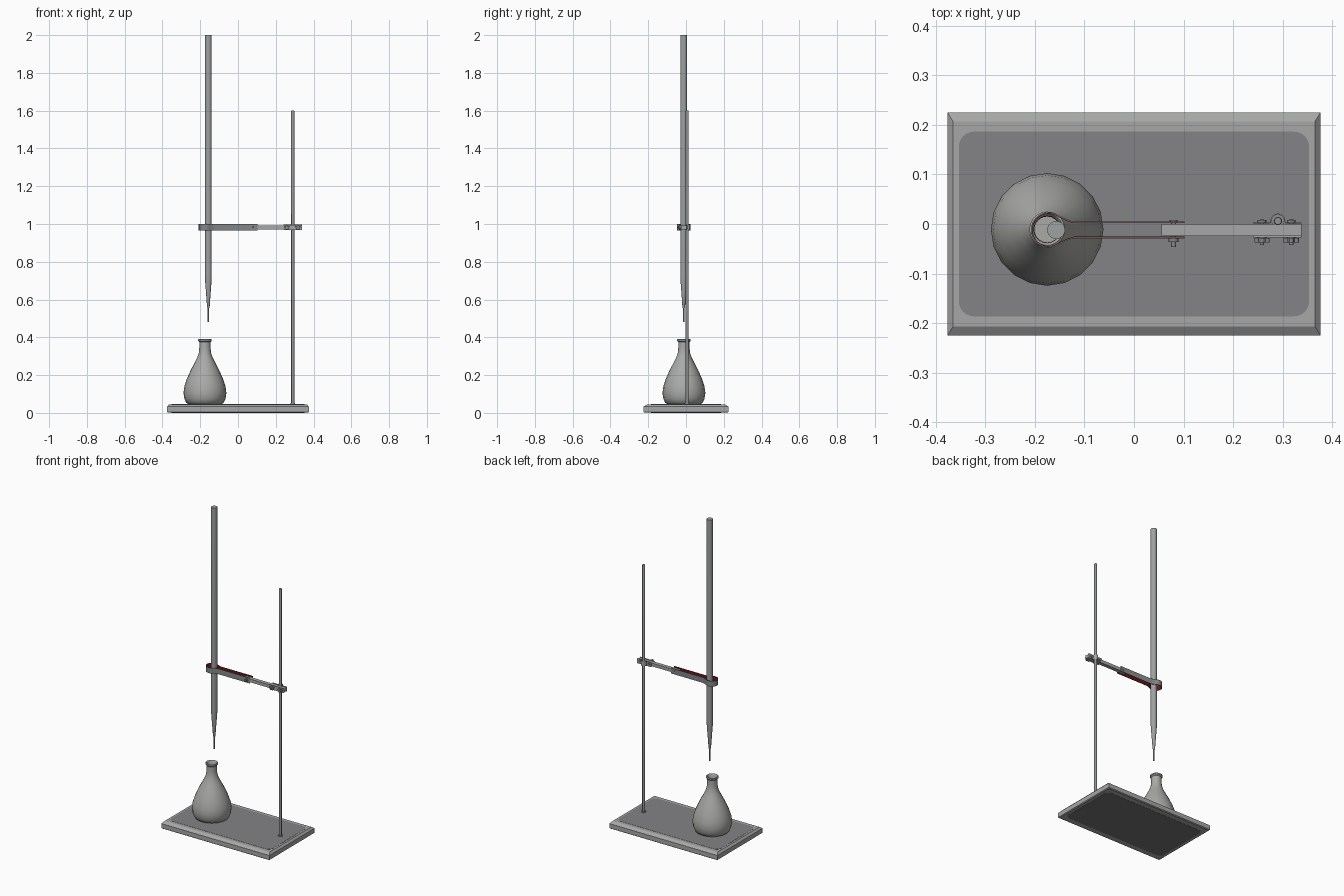
import bpy, bmesh, math
from mathutils import Vector, Matrix

if "Cube" in bpy.data.objects:
    bpy.data.objects.remove(bpy.data.objects["Cube"])


def mat(name, r, g, b):
    m = bpy.data.materials.new(name)
    m.diffuse_color = (r, g, b, 1)
    m.use_nodes = True
    m.node_tree.nodes["Principled BSDF"].inputs["Base Color"].default_value = m.diffuse_color
    return m


STEEL = mat("steel grey", 0.38, 0.39, 0.38)
GLASS = mat("glass grey", 0.40, 0.40, 0.39)
TUBE = mat("burette grey", 0.34, 0.36, 0.35)
ROD = mat("rod grey", 0.28, 0.29, 0.29)
JAW = mat("jaw grey", 0.23, 0.24, 0.25)
PANEL = mat("panel grey", 0.23, 0.23, 0.24)
FOOT = mat("underside grey", 0.17, 0.175, 0.175)
RED = mat("dark red lining", 0.13, 0.01, 0.01)


def finish(name, bm, material, smooth=True):
    bmesh.ops.recalc_face_normals(bm, faces=bm.faces)
    me = bpy.data.meshes.new(name)
    bm.to_mesh(me)
    bm.free()
    me.materials.append(material)
    ob = bpy.data.objects.new(name, me)
    bpy.context.collection.objects.link(ob)
    if smooth:
        bpy.ops.object.select_all(action='DESELECT')
        bpy.context.view_layer.objects.active = ob
        ob.select_set(True)
        bpy.ops.object.shade_smooth_by_angle(angle=math.radians(40))
    return ob


def lathe(name, cx, cy, profile, sides, material):
    """Closed surface of revolution; zero radius at either end makes a pole."""
    bm = bmesh.new()
    vs = [bm.verts.new((cx + r, cy, z)) for r, z in profile]
    es = [bm.edges.new(p) for p in zip(vs, vs[1:])]
    bmesh.ops.spin(bm, geom=vs + es, cent=(cx, cy, 0), axis=(0, 0, 1),
                   angle=math.tau, steps=sides)
    bmesh.ops.remove_doubles(bm, verts=bm.verts, dist=1e-5)
    return finish(name, bm, material)


def loft(name, loops, material, smooth=False):
    """Skin between equal-length loops of points, capped at both ends."""
    bm = bmesh.new()
    rings = [[bm.verts.new(p) for p in loop] for loop in loops]
    for a, b in zip(rings, rings[1:]):
        for i in range(len(a)):
            j = (i + 1) % len(a)
            bm.faces.new((a[i], a[j], b[j], b[i]))
    bm.faces.new(rings[0])
    bm.faces.new(rings[-1])
    return finish(name, bm, material, smooth)


def rect(x, y, z, r=0.0, n=6):
    """Rectangle loop, with rounded corners when r > 0."""
    if r == 0:
        return [(x, y, z), (-x, y, z), (-x, -y, z), (x, -y, z)]
    pts = []
    for k, (sx, sy) in enumerate(((1, 1), (-1, 1), (-1, -1), (1, -1))):
        for i in range(n + 1):
            a = math.pi / 2 * (k + i / n)
            pts.append((sx * (x - r) + r * math.cos(a), sy * (y - r) + r * math.sin(a), z))
    return pts


def box(name, x0, x1, y0, y1, z0, z1, material):
    loops = [[(x0, y0, z), (x1, y0, z), (x1, y1, z), (x0, y1, z)] for z in (z0, z1)]
    return loft(name, loops, material)


def strip(name, path, d0, d1, z0, z1, material):
    """Upright band along a plan path, between two sideways offsets."""
    pts = [Vector(p) for p in path]
    inner, outer = [], []
    for i, p in enumerate(pts):
        d = (pts[min(i + 1, len(pts) - 1)] - pts[max(i - 1, 0)]).normalized()
        n = Vector((d.y, -d.x))
        outer.append(p + n * d0)
        inner.append(p + n * d1)
    bm = bmesh.new()
    rows = [[bm.verts.new((p.x, p.y, z)) for p in line]
            for line, z in ((outer, z0), (outer, z1), (inner, z1), (inner, z0))]
    for k in range(4):
        a, b = rows[k], rows[(k + 1) % 4]
        for i in range(len(pts) - 1):
            bm.faces.new((a[i], a[i + 1], b[i + 1], b[i]))
    for i in (0, -1):
        bm.faces.new([r[i] for r in rows])
    return finish(name, bm, material)


def rods_y(name, items, material, sides=12):
    """Several cylinders along y: (x, z, radius, y0, y1)."""
    bm = bmesh.new()
    for x, z, r, y0, y1 in items:
        m = Matrix.Translation((x, (y0 + y1) / 2, z)) @ Matrix.Rotation(math.pi / 2, 4, 'X')
        bmesh.ops.create_cone(bm, cap_ends=True, segments=sides, radius1=r, radius2=r,
                              depth=y1 - y0, matrix=m)
    return finish(name, bm, material)


# Base with sloped rim, top panel and rubber underside
loft("base", [rect(0.371, 0.22, 0.001), rect(0.376, 0.225, 0.005),
              rect(0.376, 0.225, 0.033), rect(0.365, 0.207, 0.045)], STEEL)
loft("base_top_panel", [rect(0.353, 0.186, 0.043, 0.03), rect(0.353, 0.186, 0.046, 0.03)], PANEL)
loft("base_underside_pad", [rect(0.353, 0.186, 0.0, 0.03), rect(0.353, 0.186, 0.003, 0.03)], FOOT)

# Upright rod with a small collar at the foot
RX, RY = 0.29, 0.006
lathe("support_rod", RX, RY, [(0, 0.04), (0.0085, 0.04), (0.0085, 1.597),
                              (0.007, 1.6), (0, 1.6)], 16, ROD)
lathe("rod_collar", RX, RY, [(0, 0.044), (0.013, 0.044), (0.013, 0.052), (0, 0.052)], 16, ROD)

# Flask, hollow with open mouth
lathe("flask", -0.175, -0.011, [
    (0, 0.047), (0.088, 0.047), (0.099, 0.053), (0.109, 0.075), (0.1135, 0.105),
    (0.109, 0.14), (0.096, 0.18), (0.076, 0.225), (0.055, 0.265), (0.040, 0.295),
    (0.032, 0.32), (0.030, 0.345), (0.030, 0.374), (0.036, 0.380), (0.036, 0.388),
    (0.032, 0.391), (0.027, 0.385), (0.026, 0.345), (0.028, 0.32), (0.036, 0.295),
    (0.072, 0.225), (0.105, 0.14), (0.109, 0.105), (0.095, 0.055), (0, 0.052)], 20, GLASS)

# Burette with tapered tip
lathe("burette", -0.157, -0.012, [
    (0, 0.48), (0.0035, 0.48), (0.0045, 0.555), (0.007, 0.56), (0.0125, 0.64),
    (0.0165, 0.69), (0.018, 0.72), (0.018, 2.0), (0, 2.0)], 20, TUBE)

# Clamp jaws: one band looped around the burette, thin red lining inside
CY = -0.012
half = [(0.102, -0.015), (-0.122, -0.015), (-0.134, -0.019)]
arc = [(-0.172 + 0.034 * math.cos(a), CY + 0.034 * math.sin(a))
       for a in (math.radians(-52 - 256 * i / 24) for i in range(25))]
path = ([(x, CY + y) for x, y in half] + arc + [(x, CY - y) for x, y in reversed(half)])
strip("clamp_jaws", path, -0.0018, 0.0, 0.966, 1.0, JAW)
strip("clamp_jaw_lining", path, 0.0, 0.0014, 0.966, 1.0, RED)

# Clamp arm reaching to the rod
box("clamp_arm", 0.055, 0.338, -0.0245, -0.0005, 0.972, 0.992, STEEL)
rods_y("jaw_screw", [(0.08, 0.983, 0.005, -0.046, 0.008), (0.08, 0.983, 0.010, -0.036, -0.0285),
                     (0.08, 0.983, 0.008, 0.0045, 0.008)], JAW)

# Rod bracket: a strap bent round the rod, and a front plate
strap = ([(0.24, 0.001), (0.274, 0.001)]
         + [(RX + 0.0125 * math.cos(a), RY + 0.0125 * math.sin(a))
            for a in (math.radians(180 - 180 * i / 12) for i in range(13))]
         + [(0.306, 0.001), (0.338, 0.001)])
strip("rod_strap", strap, -0.0025, 0.0, 0.967, 0.997, STEEL)
box("bracket_plate", 0.24, 0.338, -0.0275, -0.0235, 0.968, 0.996, STEEL)

# Bracket bolts with lobed hand knobs
for i, x in enumerate((0.258, 0.317)):
    parts = [(x, 0.982, 0.0045, -0.042, 0.009), (x, 0.982, 0.010, -0.037, -0.027),
             (x, 0.982, 0.009, 0.0035, 0.008)]
    for k in range(5):
        a = math.pi / 2 + math.tau * k / 5
        parts.append((x + 0.011 * math.cos(a), 0.982 + 0.011 * math.sin(a), 0.005, -0.037, -0.028))
    rods_y("bracket_knob_%d" % (i + 1), parts, JAW)
